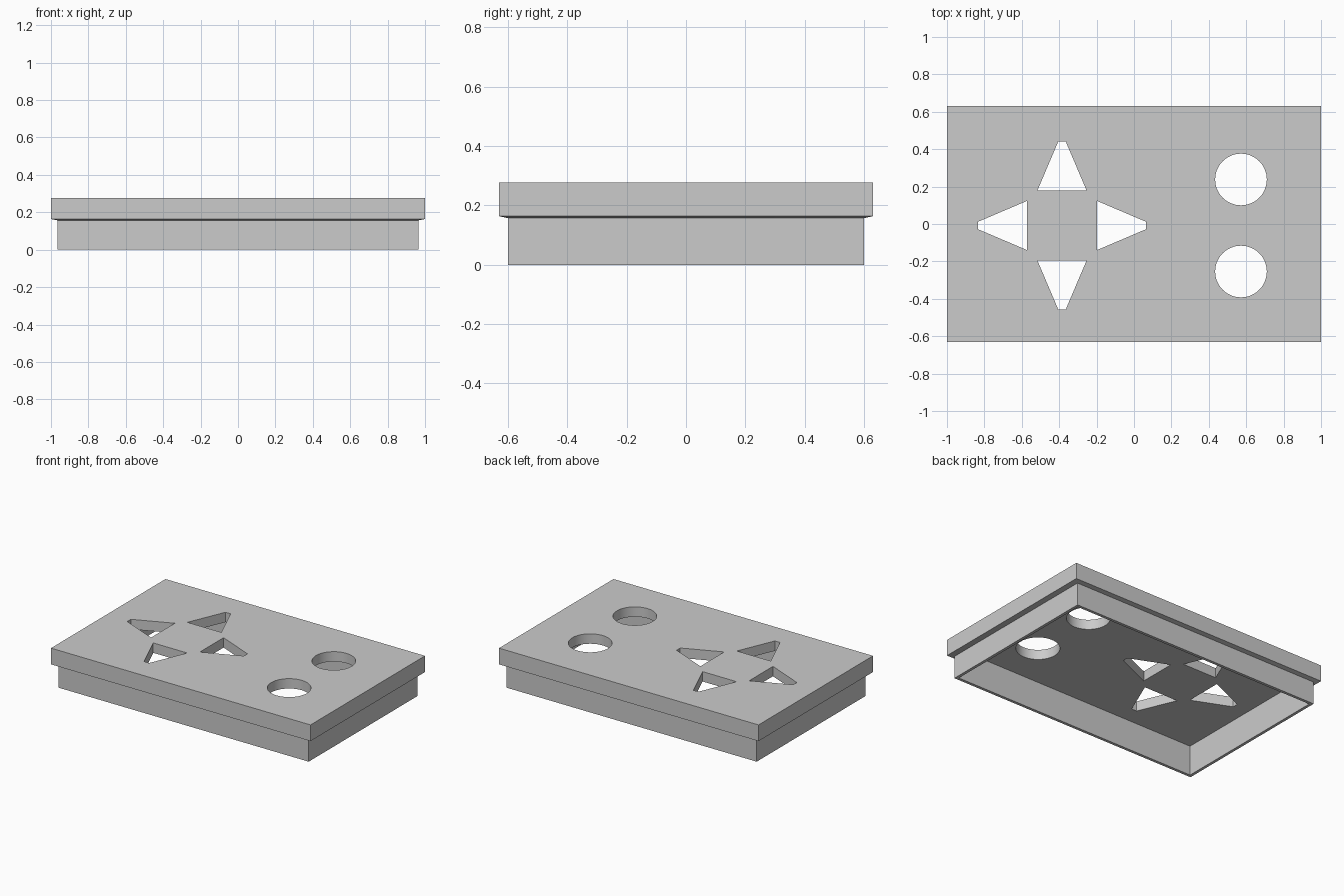
import bpy, bmesh, math
from mathutils import Vector

cube = bpy.data.objects.get("Cube")
if cube:
    bpy.data.objects.remove(cube, do_unlink=True)

grey = bpy.data.materials.new("light_grey")
grey.use_nodes = True
grey.diffuse_color = (0.6, 0.6, 0.6, 1)
grey.node_tree.nodes["Principled BSDF"].inputs["Base Color"].default_value = (0.6, 0.6, 0.6, 1)


def add_object(name, bm):
    bmesh.ops.recalc_face_normals(bm, faces=bm.faces)
    mesh = bpy.data.meshes.new(name)
    bm.to_mesh(mesh)
    bm.free()
    mesh.materials.append(grey)
    obj = bpy.data.objects.new(name, mesh)
    bpy.context.collection.objects.link(obj)
    return obj


def loft(name, rings):
    """Join successive rings of points with quads and cap both ends."""
    bm = bmesh.new()
    loops = [[bm.verts.new(p) for p in ring] for ring in rings]
    n = len(loops[0])
    for a, b in zip(loops, loops[1:]):
        for i in range(n):
            j = (i + 1) % n
            bm.faces.new((a[i], a[j], b[j], b[i]))
    bm.faces.new(loops[0])
    bm.faces.new(loops[-1])
    return add_object(name, bm)


def rectangle(x, y, z):
    return [(-x, -y, z), (x, -y, z), (x, y, z), (-x, y, z)]


def cutter(name, outline):
    obj = loft(name, [[(x, y, z) for x, y in outline] for z in (0.1, 0.4)])
    obj.hide_render = True
    return obj


# Hollow lid: ceiling, inner wall, rim, outer skirt, sloped lip, top plate
wall = 0.02
sx, sy = 0.965, 0.6
lid = loft("lid_shell", [
    rectangle(sx - wall, sy - wall, 0.208),
    rectangle(sx - wall, sy - wall, 0),
    rectangle(sx, sy, 0),
    rectangle(sx, sy, 0.157),
    rectangle(1, 0.63, 0.164),
    rectangle(1, 0.63, 0.277),
])

# Four blunt arrow openings around a common centre
cutters = []
centre = Vector((-0.385, -0.008))
arrow = [(0.188, -0.131), (0.449, -0.02), (0.449, 0.02), (0.188, 0.131)]
for k in range(4):
    c, s = math.cos(k * math.pi / 2), math.sin(k * math.pi / 2)
    outline = [(centre.x + c * x - s * y, centre.y + s * x + c * y) for x, y in arrow]
    cutters.append(cutter(f"arrow_cutter_{k + 1}", outline))

# Two round button openings
for k, side in enumerate((1, -1)):
    angles = [2 * math.pi * i / 64 for i in range(64)]
    outline = [(0.572 + 0.138 * math.cos(a), centre.y + side * 0.246 + 0.138 * math.sin(a))
               for a in angles]
    cutters.append(cutter(f"round_cutter_{k + 1}", outline))

# Cut the openings, then drop the cutters
bpy.ops.object.select_all(action="DESELECT")
lid.select_set(True)
bpy.context.view_layer.objects.active = lid
for obj in cutters:
    mod = lid.modifiers.new(obj.name, "BOOLEAN")
    mod.operation = "DIFFERENCE"
    mod.solver = "EXACT"
    mod.object = obj
    bpy.ops.object.modifier_apply(modifier=mod.name)
    bpy.data.objects.remove(obj, do_unlink=True)

bpy.ops.object.shade_smooth_by_angle(angle=math.radians(30))
